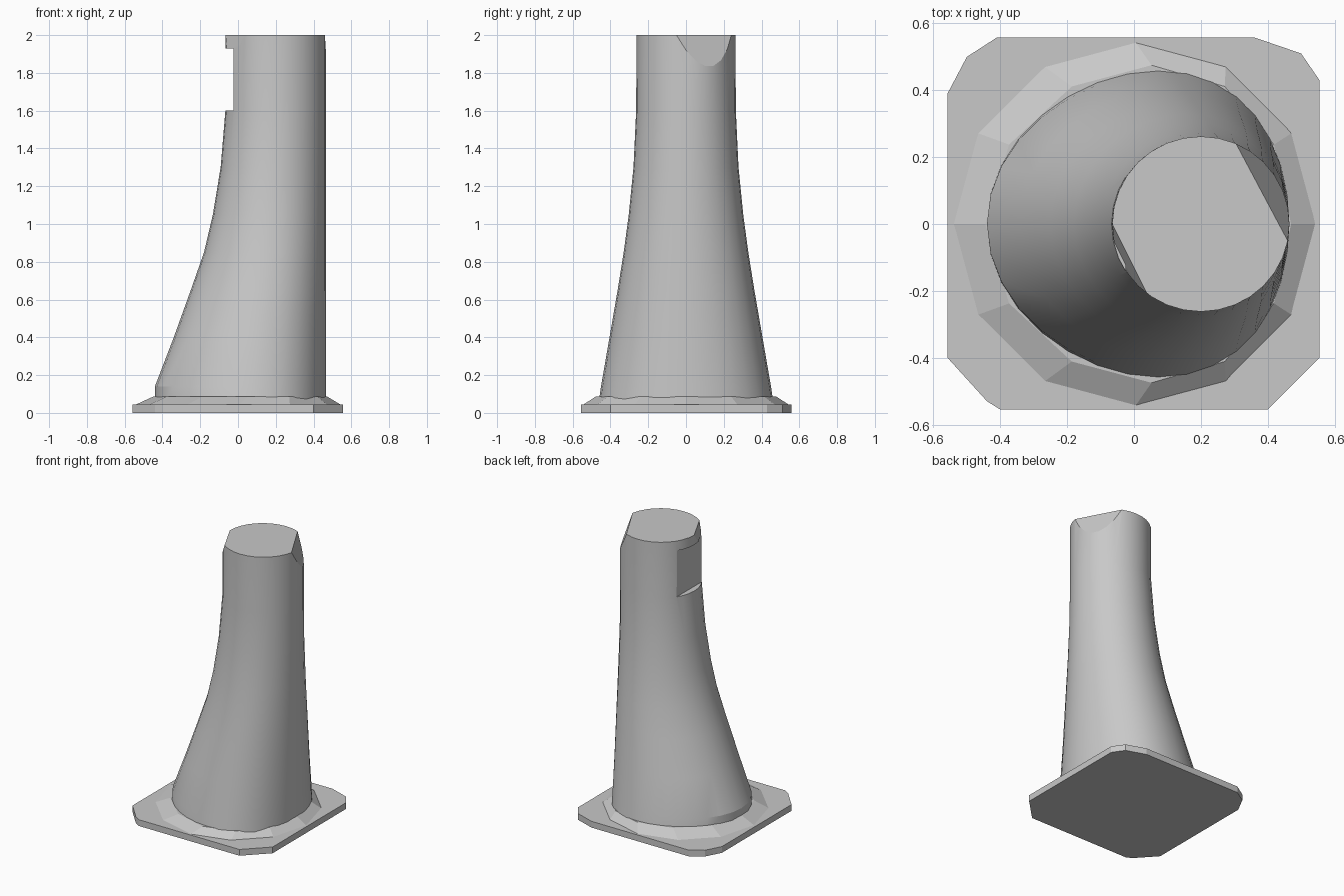
import bpy, bmesh
from math import sin, cos, pi, radians
from mathutils import Vector

if "Cube" in bpy.data.objects:
    bpy.data.objects.remove(bpy.data.objects["Cube"])

# Single grey finish
grey = bpy.data.materials.new("plain grey")
grey.use_nodes = True
grey.diffuse_color = (0.58, 0.58, 0.58, 1)
grey.node_tree.nodes["Principled BSDF"].inputs["Base Color"].default_value = grey.diffuse_color


def loft(name, rings, cuts=()):
    """Join stacked rings of points into a closed solid, then slice off planes."""
    bm = bmesh.new()
    loops = [[bm.verts.new(p) for p in ring] for ring in rings]
    n = len(loops[0])
    for low, high in zip(loops, loops[1:]):
        for i in range(n):
            j = (i + 1) % n
            bm.faces.new((low[i], low[j], high[j], high[i]))
    bm.faces.new(loops[0][::-1])
    bm.faces.new(loops[-1])
    for point, normal in cuts:
        geom = bm.verts[:] + bm.edges[:] + bm.faces[:]
        cut = bmesh.ops.bisect_plane(bm, geom=geom, plane_co=point,
                                     plane_no=normal, clear_outer=True)
        edges = [e for e in cut["geom_cut"] if isinstance(e, bmesh.types.BMEdge)]
        bmesh.ops.holes_fill(bm, edges=edges, sides=0)
    bmesh.ops.recalc_face_normals(bm, faces=bm.faces[:])
    mesh = bpy.data.meshes.new(name)
    bm.to_mesh(mesh)
    bm.free()
    mesh.materials.append(grey)
    obj = bpy.data.objects.new(name, mesh)
    bpy.context.collection.objects.link(obj)
    return obj


def column_ring(z, left, half_width, skew, right=0.465, sides=32):
    """Oval section with a straight right side line and a flared left one."""
    centre, radius = (left + right) / 2, (right - left) / 2
    angles = [2 * pi * i / sides for i in range(sides)]
    return [(centre + radius * cos(a) + skew * sin(a) ** 2, half_width * sin(a), z)
            for a in angles]


def rim_slice(a, b, drop, spread):
    """Sloping plane through rim points a and b that leans outward below."""
    a, b = Vector((*a, 2)), Vector((*b, 2))
    along = (b - a).normalized()
    out = Vector((-along.y, along.x, 0))
    if out.dot(a - Vector((0.2, 0, 2))) < 0:
        out = -out
    return a, (out * drop + Vector((0, 0, spread))).normalized()


# Column: height, left edge, half depth, skew
profile = [(0.04, -0.44, 0.465, 0.06), (0.14, -0.44, 0.45, 0.06),
           (0.4, -0.34, 0.405, 0.04), (0.65, -0.25, 0.362, 0.03),
           (0.85, -0.18, 0.33, 0.02), (1.05, -0.133, 0.303, 0.01),
           (1.3, -0.092, 0.278, 0), (1.6, -0.067, 0.264, 0), (2, -0.065, 0.262, 0)]
slices = [rim_slice((0.3, 0.25), (0.465, -0.06), 0.17, 0.06),
          rim_slice((-0.065, 0), (0.04, -0.21), 0.1, 0.028)]
column = loft("column", [column_ring(*p) for p in profile], slices)

# Flat recess near the top of the right side
bpy.ops.mesh.primitive_cube_add(size=1, location=(-0.225, 0, 1.765))
cutter = bpy.context.object
cutter.name = "recess_cutter"
cutter.scale = (0.4, 0.8, 0.33)
cutter.hide_render = True
cutter.data.materials.append(grey)
recess = column.modifiers.new("recess", "BOOLEAN")
recess.operation = "DIFFERENCE"
recess.solver = "EXACT"
recess.object = cutter
bpy.ops.object.select_all(action="DESELECT")
column.select_set(True)
bpy.context.view_layer.objects.active = column
bpy.ops.object.modifier_apply(modifier=recess.name)
bpy.data.objects.remove(cutter)
bpy.ops.object.shade_smooth_by_angle(angle=radians(16))

# Base plate with clipped corners
outline = [(-0.558, -0.4), (-0.44, -0.53), (-0.4, -0.555), (0.4, -0.555),
           (0.555, -0.4), (0.555, 0.43), (0.5, 0.51), (0.36, 0.558),
           (-0.41, 0.558), (-0.5, 0.5), (-0.558, 0.39)]
loft("base_plate", [[(x, y, z) for x, y in outline] for z in (0, 0.045)])

# Low faceted skirt rising from the plate to the column
loft("skirt", [column_ring(0.04, -0.55, 0.55, 0, 0.55, 12),
               column_ring(0.088, -0.445, 0.475, 0.04, 0.47, 12)])
